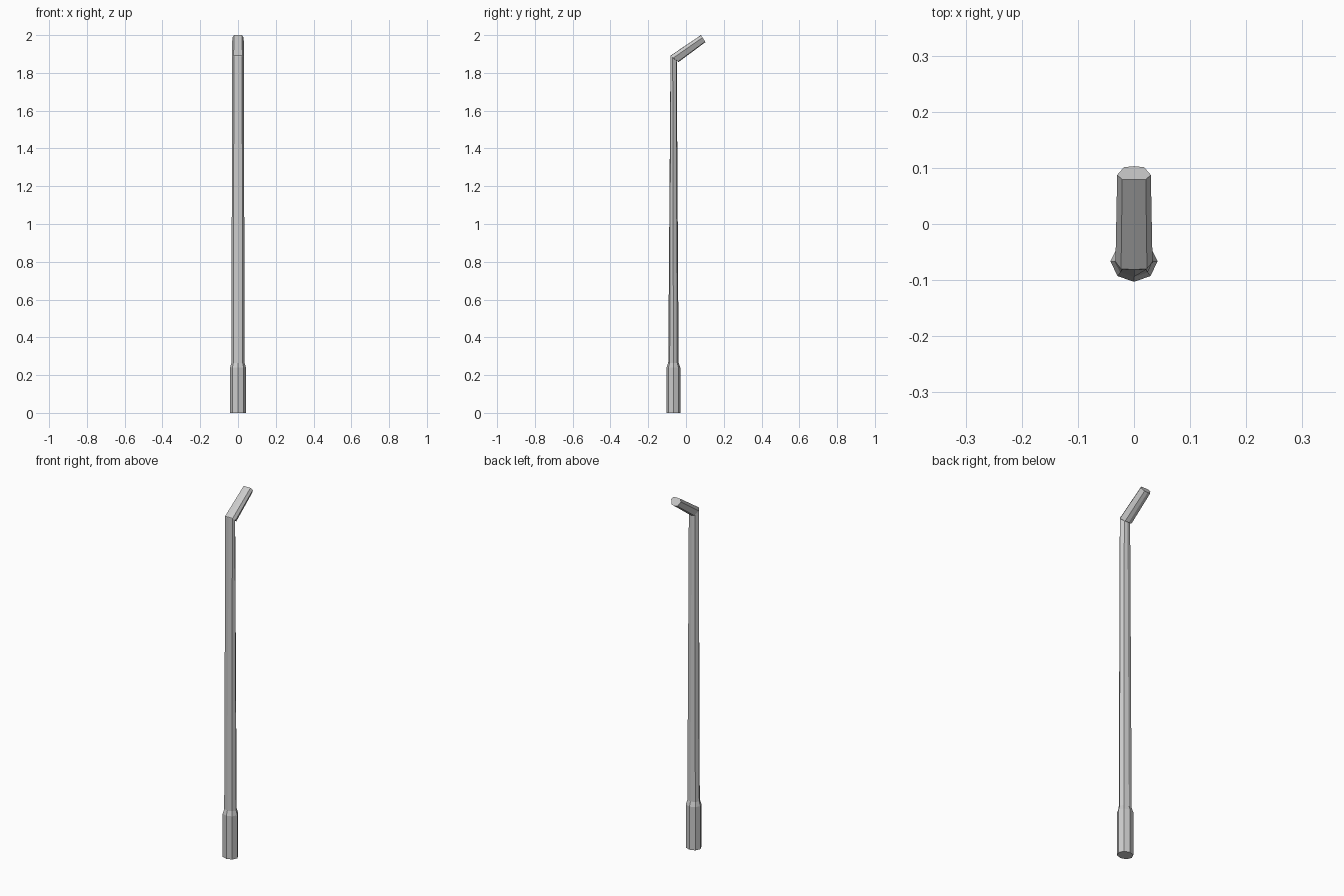
import bpy, bmesh
from mathutils import Vector

if "Cube" in bpy.data.objects:
    bpy.data.objects.remove(bpy.data.objects["Cube"])

# Eight-sided cross-sections: (width factor, front-to-back factor), +1 is front/top
ROUND = [(0, 1), (.7, .72), (1, 0), (.7, -.72), (0, -1), (-.7, -.72), (-1, 0), (-.7, .72)]
FLAT = [(0, 1), (.7, .96), (1, .3), (.6, -.85), (0, -1), (-.6, -.85), (-1, .3), (-.7, .96)]

# Rings along the pole: section, half width, front (y, z), back (y, z)
RINGS = [
    (ROUND, .042, (-.103, 0), (-.030, 0)),            # base sleeve
    (ROUND, .042, (-.103, .24), (-.030, .24)),
    (ROUND, .035, (-.094, .265), (-.039, .265)),      # shaft
    (FLAT, .031, (-.082, 1.888), (-.049, 1.866)),     # elbow
    (FLAT, .033, (-.081, 1.892), (-.040, 1.857)),     # bent tip
    (FLAT, .030, (.079, 2.0), (.103, 1.963)),
]


def loft(name, rings):
    bm = bmesh.new()
    loops = []
    for section, w, front, back in rings:
        f, b = Vector((0, *front)), Vector((0, *back))
        mid, half = (f + b) / 2, (f - b) / 2
        loops.append([bm.verts.new(mid + half * v + Vector((w * u, 0, 0)))
                      for u, v in section])
    for a, b in zip(loops, loops[1:]):
        for i in range(8):
            j = (i + 1) % 8
            bm.faces.new((a[i], a[j], b[j], b[i]))
    bm.faces.new(loops[0])
    bm.faces.new(loops[-1])
    bmesh.ops.recalc_face_normals(bm, faces=bm.faces)
    mesh = bpy.data.meshes.new(name)
    bm.to_mesh(mesh)
    bm.free()
    obj = bpy.data.objects.new(name, mesh)
    bpy.context.collection.objects.link(obj)
    return obj


loft("bent_pole", RINGS)
